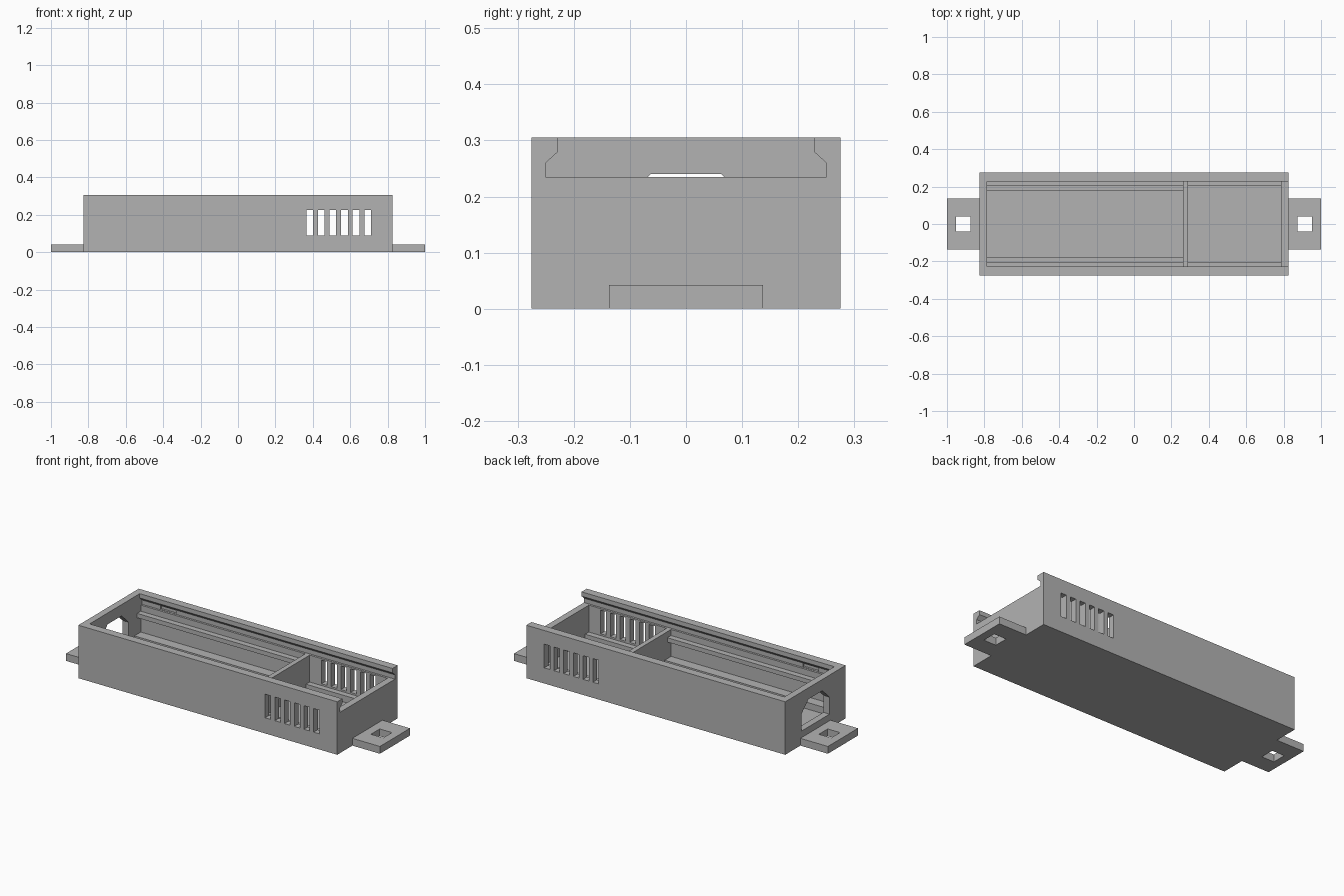
import bpy
import bmesh
from mathutils import Vector

old = bpy.data.objects.get("Cube")
if old:
    bpy.data.objects.remove(old, do_unlink=True)

grey = bpy.data.materials.new("plain grey")
grey.use_nodes = True
colour = (0.45, 0.45, 0.45, 1)
grey.diffuse_color = colour
grey.node_tree.nodes["Principled BSDF"].inputs["Base Color"].default_value = colour


def prism(name, profile, x0, x1):
    """Extrude a (y, z) profile along x."""
    bm = bmesh.new()
    face = bm.faces.new([bm.verts.new((x0, y, z)) for y, z in profile])
    moved = bmesh.ops.extrude_face_region(bm, geom=[face])["geom"]
    verts = [v for v in moved if isinstance(v, bmesh.types.BMVert)]
    bmesh.ops.translate(bm, verts=verts, vec=Vector((x1 - x0, 0, 0)))
    bmesh.ops.recalc_face_normals(bm, faces=bm.faces)
    mesh = bpy.data.meshes.new(name)
    bm.to_mesh(mesh)
    bm.free()
    mesh.materials.append(grey)
    obj = bpy.data.objects.new(name, mesh)
    bpy.context.collection.objects.link(obj)
    return obj


def box(name, x, y, z):
    profile = [(y[0], z[0]), (y[1], z[0]), (y[1], z[1]), (y[0], z[1])]
    return prism(name, profile, *x)


def mirrored(half):
    """Complete a half profile, listed bottom to top, across y = 0."""
    return half + [(-y, z) for y, z in reversed(half)]


def cut(target, cutter):
    cutter.hide_render = True
    mod = target.modifiers.new("cut", "BOOLEAN")
    mod.operation = "DIFFERENCE"
    mod.solver = "EXACT"
    mod.object = cutter
    bpy.context.view_layer.objects.active = target
    bpy.ops.object.modifier_apply(modifier=mod.name)
    bpy.data.objects.remove(cutter, do_unlink=True)


HX, HY, TOP = 0.825, 0.275, 0.305
FLOOR, SHELF, INNER = 0.042, 0.235, 0.238
END = 0.786

# Outer case
case = box("case", (-HX, HX), (-HY, HY), (0, TOP))

# Dovetail lid slot, open at one end
slot = mirrored([(0.25, SHELF), (0.25, 0.26), (0.228, 0.28), (0.228, 0.35)])
cut(case, prism("slot_cutter", slot, -END, 1))

# Two compartments, leaving a divider between them
for x in ((-END, 0.262), (0.29, END)):
    cut(case, box("compartment_cutter", x, (-INNER, INNER), (FLOOR, 0.25)))

# Cable opening with sloped upper corners
opening = mirrored([(0.128, 0.08), (0.128, 0.178), (0.063, 0.24)])
cut(case, prism("opening_cutter", opening, -0.9, -0.75))

# Ventilation slits through both long walls
for i in range(6):
    x = 0.365 + 0.062 * i
    cut(case, box("vent_cutter", (x, x + 0.036), (-0.4, 0.4), (0.09, 0.226)))

# Lid catch recesses in the slot walls
cut(case, box("catch_cutter", (-0.67, -0.57), (-0.262, 0.262), (0.237, 0.258)))

# Ledges and board rails along the inside walls
for name, s in (("back", 1), ("front", -1)):
    def rail(part, x, depth, z):
        box(f"{name}_{part}", x, sorted((s * depth, s * INNER)), z)
    rail("lower_ledge", (-END, 0.262), 0.18, (FLOOR, 0.08))
    rail("upper_rail", (-END, 0.262), 0.205, (0.175, 0.2))
    rail("vent_ledge", (0.29, END), 0.205, (FLOOR, 0.08))

# Mounting tabs with square screw holes
for name, s in (("left", 1), ("right", -1)):
    tab = box(f"{name}_mounting_tab", sorted((s * HX, s)), (-0.137, 0.137), (0, FLOOR))
    cut(tab, box("hole_cutter", sorted((s * 0.875, s * 0.953)), (-0.04, 0.04), (-0.1, 0.1)))
